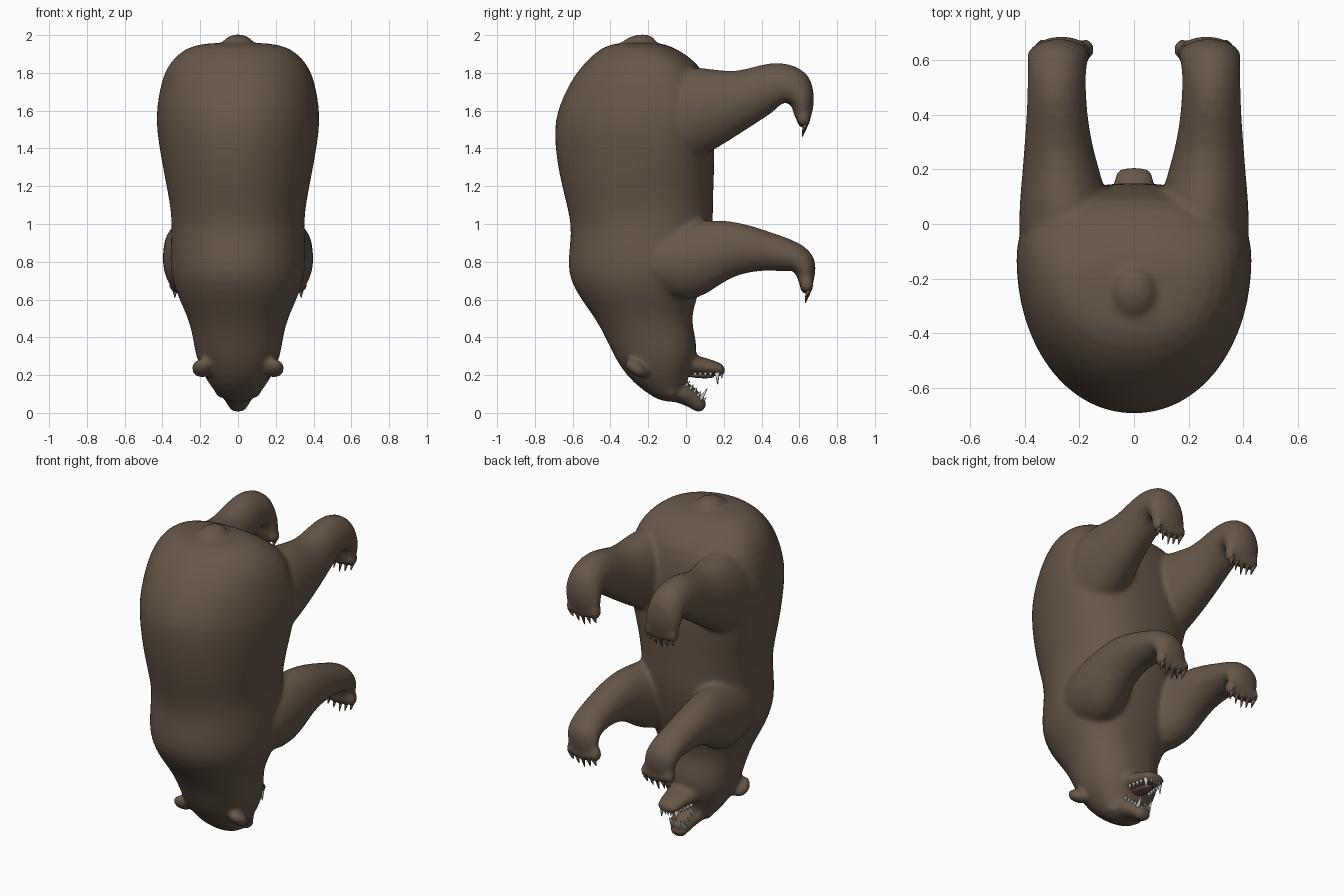
import bpy, bmesh, math
from mathutils import Vector, Matrix

if "Cube" in bpy.data.objects:
    bpy.data.objects.remove(bpy.data.objects["Cube"])


def material(name, rgb):
    m = bpy.data.materials.new(name)
    m.diffuse_color = (*rgb, 1)
    m.use_nodes = True
    m.node_tree.nodes["Principled BSDF"].inputs["Base Color"].default_value = m.diffuse_color
    return m


FUR = material("brown fur", (0.135, 0.094, 0.065))
TOOTH = material("ivory tooth", (0.62, 0.62, 0.58))
TONGUE = material("dull tongue", (0.17, 0.09, 0.07))


def make(name, bm, mat):
    bmesh.ops.recalc_face_normals(bm, faces=bm.faces)
    me = bpy.data.meshes.new(name)
    bm.to_mesh(me)
    bm.free()
    me.materials.append(mat)
    for p in me.polygons:
        p.use_smooth = True
    ob = bpy.data.objects.new(name, me)
    bpy.context.collection.objects.link(ob)
    return ob


def skin(bm, loops):
    loops = [[bm.verts.new(p) for p in loop] for loop in loops]
    n = len(loops[0])
    for a, b in zip(loops, loops[1:]):
        for i in range(n):
            j = (i + 1) % n
            bm.faces.new((a[i], a[j], b[j], b[i]))
    bm.faces.new(loops[0])
    bm.faces.new(loops[-1])


def limb(bm, rings, side=1, n=20):
    """Skin elliptical rings (x, y, z, half width, half depth, depth angle in yz)."""
    loops = []
    for x, y, z, hx, hn, ang in rings:
        a = math.radians(ang)
        ts = [2 * math.pi * i / n for i in range(n)]
        loops.append([(side * (x + hx * math.cos(t)), y + hn * math.sin(t) * math.cos(a),
                       z + hn * math.sin(t) * math.sin(a)) for t in ts])
    skin(bm, loops)


def trunk(bm, rings, n=32):
    """Skin level rings (z, back y, belly y, half width, widest y), fuller on the belly side."""
    loops = []
    for z, back, belly, w, mid in rings:
        loop = []
        for i in range(n):
            t = 2 * math.pi * i / n
            c, s = math.cos(t), math.sin(t)
            e = 0.85 if s > 0 else 0.97
            x = math.copysign(abs(c) ** e, c) * w * 1.006
            depth = (belly - mid) if s > 0 else (mid - back)
            loop.append((x, mid + math.copysign(abs(s) ** e, s) * depth * 1.01, z))
        loops.append(loop)
    skin(bm, loops)


def ball(bm, loc, size, tilt=0):
    mat = Matrix.Translation(loc) @ Matrix.Rotation(tilt, 4, 'X') @ Matrix.Diagonal((*size, 1))
    bmesh.ops.create_uvsphere(bm, u_segments=16, v_segments=10, radius=1, matrix=mat)


def spike(bm, base, tip, r, n=8):
    base, tip = Vector(base), Vector(tip)
    d = tip - base
    mat = Matrix.Translation((base + tip) / 2) @ d.to_track_quat('Z', 'Y').to_matrix().to_4x4()
    bmesh.ops.create_cone(bm, cap_ends=True, segments=n, radius1=r, radius2=r * 0.15,
                          depth=d.length, matrix=mat)


# Torso and head sections: z, back y, belly y, half width, widest y
torso = [(1.962, -.36, -.14, .16, -.24), (1.935, -.45, -.06, .28, -.22), (1.85, -.54, .07, .368, -.17),
         (1.75, -.615, .11, .408, -.14), (1.6, -.68, .135, .432, -.12), (1.5, -.695, .145, .43, -.13),
         (1.35, -.685, .15, .407, -.16), (1.2, -.655, .143, .377, -.2), (1.05, -.615, .14, .35, -.2),
         (.95, -.603, .14, .352, -.2), (.8, -.625, .11, .36, -.2), (.7, -.612, .08, .347, -.21),
         (.6, -.553, .055, .31, -.22), (.5, -.478, .022, .262, -.2), (.4, -.424, .05, .237, -.17),
         (.3, -.38, .06, .225, -.15), (.2, -.318, .012, .182, -.14), (.12, -.23, -.01, .13, -.12),
         (.055, -.13, -.035, .07, -.08)]
jaw = [(0, -.06, .27, .13, .06, 90), (0, .05, .253, .098, .056, 90), (0, .12, .243, .08, .044, 90),
       (0, .175, .23, .075, .04, 90), (0, .21, .223, .055, .026, 90)]
snout = [(0, -.06, .12, .12, .075, 50), (0, .01, .095, .085, .058, 50), (0, .055, .058, .064, .046, 50),
         (0, .083, .033, .05, .04, 50), (0, .096, .018, .038, .026, 50)]
hind_leg = [(.13, -.36, 1.47, .16, .22, 90), (.21, -.18, 1.53, .205, .28, 90),
            (.25, 0, 1.575, .178, .268, 90), (.262, .15, 1.605, .152, .216, 90),
            (.276, .27, 1.635, .128, .17, 90), (.282, .4, 1.7, .112, .15, 90),
            (.283, .5, 1.732, .108, .134, 80), (.282, .58, 1.722, .108, .118, 45),
            (.278, .617, 1.66, .116, .066, 10), (.272, .62, 1.6, .116, .054, 0),
            (.268, .618, 1.54, .09, .038, 0)]
front_leg = [(.14, -.36, .79, .13, .11, 90), (.195, -.18, .795, .182, .18, 90),
             (.235, 0, .8, .167, .22, 90), (.262, .12, .825, .138, .197, 90),
             (.273, .22, .867, .123, .156, 90), (.28, .35, .872, .11, .122, 90),
             (.28, .48, .848, .102, .096, 85), (.275, .575, .822, .102, .09, 60),
             (.27, .628, .79, .104, .07, 25), (.263, .637, .73, .104, .05, 5),
             (.258, .636, .66, .08, .034, 0)]
paws = [(.268, .622, 1.55), (.256, .638, .67)]

# Bear body: all furry masses fused into one skin
bm = bmesh.new()
trunk(bm, torso)
limb(bm, jaw)
limb(bm, snout)
ball(bm, (0, -.255, 1.95), (.085, .1, .052), math.radians(12))            # tail
for s in (1, -1):
    limb(bm, hind_leg, s)
    limb(bm, front_leg, s)
    ball(bm, (s * .192, -.265, .236), (.056, .07, .038), math.radians(-35))   # ear
    ball(bm, (s * .085, -.08, .11), (.04, .035, .03))     # brow
    for px, py, pz in paws:
        for k in range(-2, 3):                            # toes
            ball(bm, (s * (px + k * .042), py, pz + .006 * abs(k)), (.027, .04, .046))
body = make("bear_body", bm, FUR)
sub = body.modifiers.new("round", 'SUBSURF')
sub.levels = sub.render_levels = 1
fuse = body.modifiers.new("fuse", 'REMESH')
fuse.mode = 'VOXEL'
fuse.voxel_size = 0.0125
fuse.use_smooth_shade = True
soft = body.modifiers.new("soften", 'SMOOTH')
soft.factor = 0.5
soft.iterations = 10

# Claws: short hooks below each toe
bm = bmesh.new()
for s in (1, -1):
    for px, py, pz in paws:
        for k in range(-2, 3):
            x = s * (px + k * .039)
            tip = pz - .088 + .014 * abs(k)
            spike(bm, (x, py + .016, pz), (x, py + .01, (pz + tip) / 2 - .012), .017)
            spike(bm, (x, py + .012, pz - .02), (x, py - .006, tip), .014)
make("claws", bm, FUR)

# Teeth: fangs plus rows along both jaws
bm = bmesh.new()
for s in (1, -1):
    spike(bm, (s * .05, .165, .215), (s * .05, .168, .15), .014)
    spike(bm, (s * .038, .075, .07), (s * .038, .112, .128), .014)
    for k in range(4):
        spike(bm, (s * (.056 + .005 * k), .13 - .027 * k, .215),
              (s * (.056 + .005 * k), .13 - .027 * k, .185), .01, 6)
        spike(bm, (s * (.047 + .006 * k), .06 - .02 * k, .088 + .018 * k),
              (s * (.047 + .006 * k), .08 - .02 * k, .115 + .018 * k), .01, 6)
for k in (-1.5, -.5, .5, 1.5):
    spike(bm, (k * .019, .188, .21), (k * .019, .19, .182), .009, 6)
    spike(bm, (k * .015, .088, .058), (k * .015, .108, .083), .009, 6)
make("teeth", bm, TOOTH)

# Tongue lying in the lower jaw
bm = bmesh.new()
ball(bm, (0, .07, .198), (.04, .08, .014), math.radians(-4))
make("tongue", bm, TONGUE)
